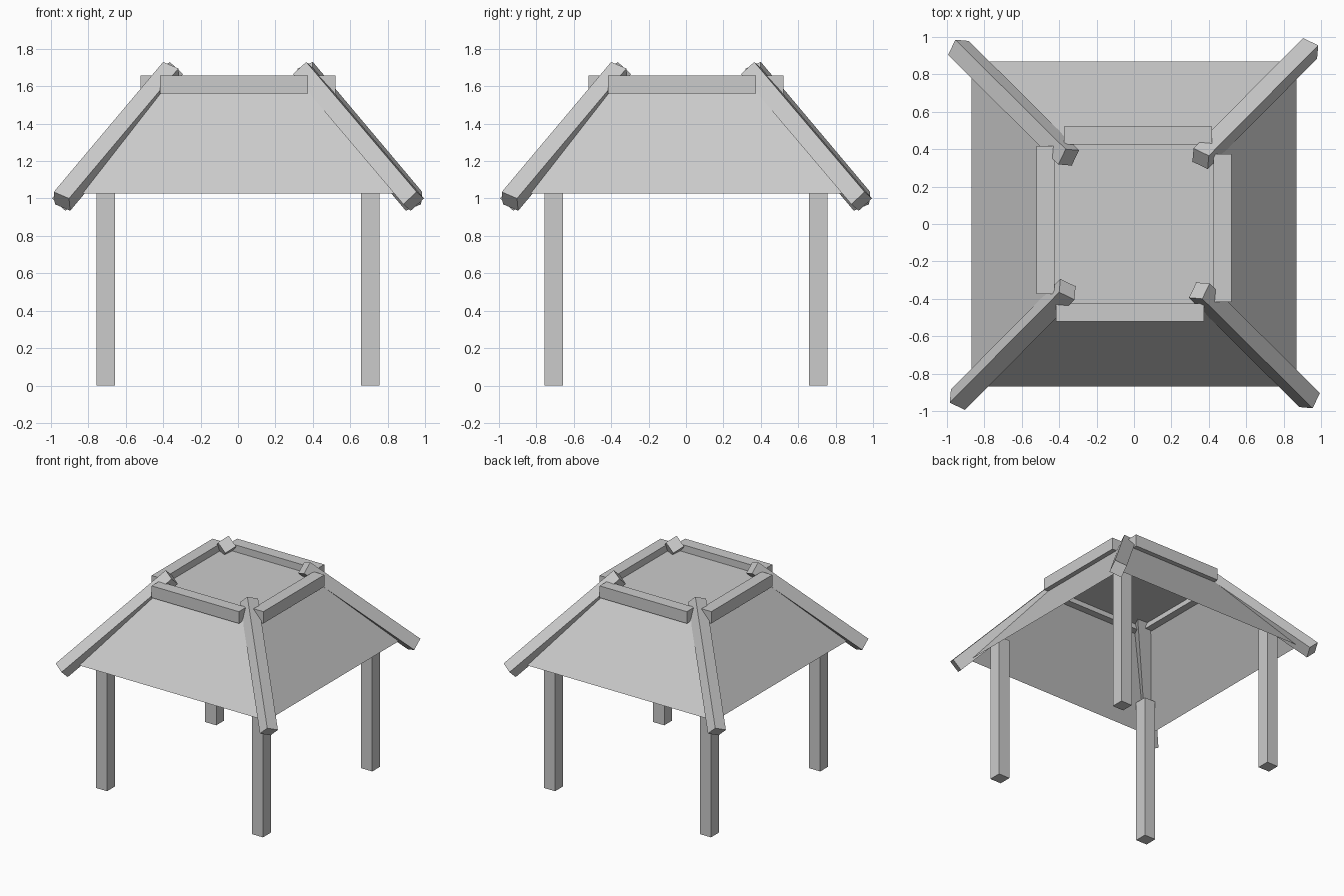
import bpy, bmesh
from math import sqrt, pi
from mathutils import Vector, Matrix

if "Cube" in bpy.data.objects:
    bpy.data.objects.remove(bpy.data.objects["Cube"])


def finish(bm, name, turn=0.0):
    bmesh.ops.rotate(bm, verts=bm.verts, cent=(0, 0, 0), matrix=Matrix.Rotation(turn, 3, 'Z'))
    bmesh.ops.recalc_face_normals(bm, faces=bm.faces)
    mesh = bpy.data.meshes.new(name)
    bm.to_mesh(mesh)
    bm.free()
    obj = bpy.data.objects.new(name, mesh)
    bpy.context.collection.objects.link(obj)
    return obj


def beam(name, corner, a, b, c, turn):
    """Box spanned from a corner by three edge vectors, turned about the centre."""
    bm = bmesh.new()
    bmesh.ops.create_cube(bm, size=1)
    for v in bm.verts:
        s = v.co + Vector((0.5, 0.5, 0.5))
        v.co = Vector(corner) + a * s.x + b * s.y + c * s.z
    return finish(bm, name, turn)


X, Y, Z = Vector((1, 0, 0)), Vector((0, 1, 0)), Vector((0, 0, 1))

# Tilted axes of the slightly twisted hip beams
along = Vector((0.585, 0.59, 0.695))
side = Vector((0.835, -0.41, -0.365))
side = (side - side.project(along)).normalized() * 0.097
down = along.cross(side).normalized() * 0.097
if down.z > 0:
    down = -down

# Each corner and side repeats by quarter turns
for i, place in enumerate(("front_left", "front_right", "back_right", "back_left")):
    beam(place + "_post", (-0.757, -0.757, 0), X * 0.1, Y * 0.1, Z * 1.18, i * pi / 2)
    beam(place + "_hip_beam", (-0.985, -0.955, 1.035), along, side, down, i * pi / 2)

for i, place in enumerate(("front", "right", "back", "left")):
    beam(place + "_top_rail", (-0.417, -0.522, 1.56), X * 0.79, Y * 0.097, Z * 0.097, i * pi / 2)

# Roof shell: four slopes and a flat top, open underneath
z0, z1 = 1.027, 1.60
bm = bmesh.new()
bmesh.ops.create_cone(bm, cap_ends=True, segments=4, radius1=0.868 * sqrt(2),
                      radius2=0.455 * sqrt(2), depth=z1 - z0,
                      matrix=Matrix.Translation((0, 0, (z0 + z1) / 2)) @ Matrix.Rotation(pi / 4, 4, 'Z'))
base = [f for f in bm.faces if all(v.co.z < z0 + 0.01 for v in f.verts)]
bmesh.ops.delete(bm, geom=base, context='FACES_ONLY')
# make sure the slopes line up with the axes
if max(v.co.x for v in bm.verts) > 1:
    bmesh.ops.rotate(bm, verts=bm.verts, cent=(0, 0, 0), matrix=Matrix.Rotation(pi / 4, 3, 'Z'))
finish(bm, "roof")
